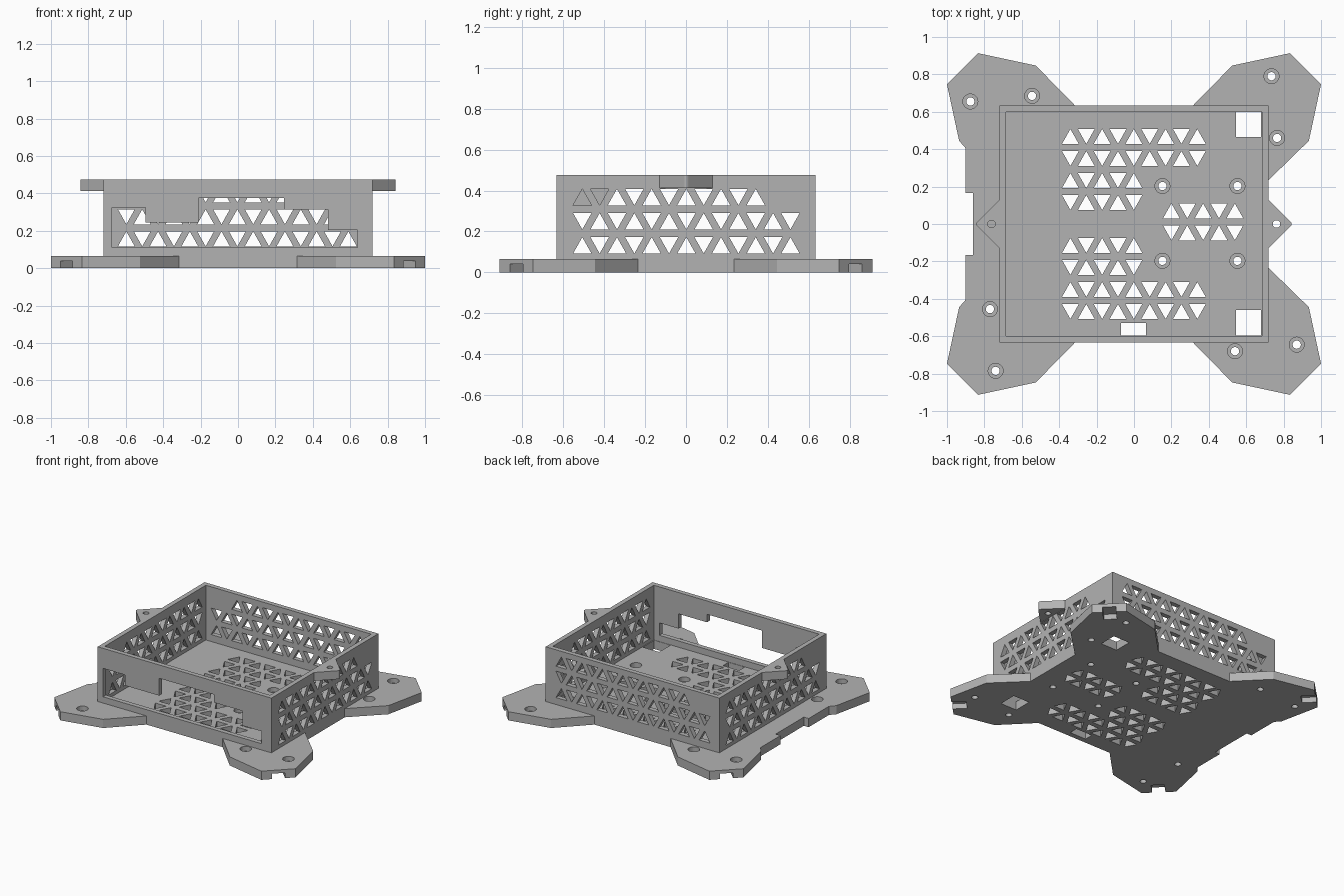
import bpy
import bmesh
import math

cube = bpy.data.objects.get("Cube")
if cube:
    bpy.data.objects.remove(cube, do_unlink=True)

grey = bpy.data.materials.new("plain grey")
grey.use_nodes = True
grey.diffuse_color = (0.45, 0.45, 0.45, 1)
grey.node_tree.nodes["Principled BSDF"].inputs["Base Color"].default_value = grey.diffuse_color

PLATE, TOP = 0.065, 0.475      # plate and wall heights
WX, WY, WALL = 0.72, 0.633, 0.035
PITCH = 0.0848                 # spacing of the triangle vents


def make(name, prisms, axis="z"):
    """Object made of prisms, each (outline, low, high) extruded along an axis."""
    place = {"x": lambda u, v, w: (w, u, v),
             "y": lambda u, v, w: (u, w, v),
             "z": lambda u, v, w: (u, v, w)}[axis]
    bm = bmesh.new()
    for outline, low, high in prisms:
        a = [bm.verts.new(place(u, v, low)) for u, v in outline]
        b = [bm.verts.new(place(u, v, high)) for u, v in outline]
        bm.faces.new(a)
        bm.faces.new(b[::-1])
        for i in range(len(a)):
            j = (i + 1) % len(a)
            bm.faces.new((a[i], b[i], b[j], a[j]))
    bmesh.ops.recalc_face_normals(bm, faces=bm.faces)
    mesh = bpy.data.meshes.new(name)
    bm.to_mesh(mesh)
    bm.free()
    mesh.materials.append(grey)
    obj = bpy.data.objects.new(name, mesh)
    bpy.context.collection.objects.link(obj)
    return obj


def cut(obj, prisms, axis="z"):
    """Subtract prisms from an object and discard the cutter."""
    cutter = make("cutter", prisms, axis)
    cutter.hide_render = True
    mod = obj.modifiers.new("cut", "BOOLEAN")
    mod.operation, mod.solver, mod.object = "DIFFERENCE", "EXACT", cutter
    graph = bpy.context.evaluated_depsgraph_get()
    mesh = bpy.data.meshes.new_from_object(obj.evaluated_get(graph))
    obj.modifiers.clear()
    obj.data = mesh
    bpy.data.objects.remove(cutter, do_unlink=True)


def rect(u0, v0, u1, v1):
    return [(u0, v0), (u1, v0), (u1, v1), (u0, v1)]


def circle(x, y, r, n=24):
    return [(x + r * math.cos(2 * math.pi * i / n), y + r * math.sin(2 * math.pi * i / n))
            for i in range(n)]


def vents(u, v, count, up):
    """Row of alternating triangles, first centred at u, with lower edge at v."""
    row = []
    for i in range(count):
        c = u + i * PITCH
        s = 1 if (i % 2 == 0) == up else -1
        mid = v + 0.04
        row.append([(c - 0.045, mid - 0.04 * s), (c + 0.045, mid - 0.04 * s), (c, mid + 0.04 * s)])
    return row


# Base plate with four lobes and a stepped left edge
quarter = [(0.72, 0.235), (0.935, 0.445), (1, 0.747), (0.833, 0.913), (0.525, 0.847), (0.315, WY)]
left_edge = [(-0.935, 0.445), (-0.9, 0.405), (-0.9, 0.167), (-0.86, 0.167)]
back = quarter + [(-x, y) for x, y in quarter[:1:-1]] + left_edge
front = [(x, -y) for x, y in back[::-1]]
plate = make("base_plate", [(back + front, 0, PLATE)])

# Floor openings and vents
floor = [rect(0.545, 0.465, 0.68, 0.598), rect(0.545, -0.595, 0.68, -0.46),
         rect(-0.07, -0.595, 0.065, -0.53)]
for i, y in enumerate((0.428, 0.31, 0.192, 0.075)):
    count = 9 if i < 2 else 5
    floor += vents(-0.34, y, count, i % 2 == 0)
    floor += vents(-0.34, -y - 0.08, count, i % 2 == 1)
floor += vents(0.2, 0.03, 5, True) + vents(0.2, -0.087, 5, False)
cut(plate, [(p, -0.1, 0.2) for p in floor])

# Counterbored screw holes
holes = [(-0.875, 0.655), (-0.545, 0.685), (0.735, 0.79), (0.765, 0.46),
         (-0.77, -0.455), (-0.74, -0.785), (0.54, -0.68), (0.87, -0.645)]
holes += [(x, y) for x in (0.152, 0.553) for y in (0.203, -0.197)]
cut(plate, [(circle(x, y, 0.04), 0.03, 0.2) for x, y in holes])
cut(plate, [(circle(x, y, 0.022), -0.1, 0.2) for x, y in holes])

# Notches under the lobe tips
notches = []
for sx in (-1, 1):
    for sy in (-1, 1):
        notch = []
        for out, side in ((0.03, -1), (0.03, 1), (-0.1, 1), (-0.1, -1)):
            d, t = out * 0.707, side * 0.032
            notch.append((sx * (0.917 + d + t), sy * (0.83 + d - t)))
        notches.append((notch, -0.1, 0.04))
cut(plate, notches)

# Box walls
walls = make("box_walls", [(rect(-WX, -WY, WX, WY), PLATE, TOP)])
cut(walls, [(rect(-WX + WALL, -WY + WALL, WX - WALL, WY - WALL), -0.1, 1)])

# Stepped port window in the front wall
window = [(-0.675, 0.112), (0.64, 0.112), (0.64, 0.205), (0.48, 0.205), (0.48, 0.315),
          (0.245, 0.315), (0.245, 0.375), (-0.21, 0.375), (-0.21, 0.245),
          (-0.495, 0.245), (-0.495, 0.325), (-0.675, 0.325)]
cut(walls, [(window, -0.8, -0.5)], "y")

# Vents in the back wall
rows = vents(-0.597, 0.117, 15, True) + vents(-0.597, 0.235, 15, False)
rows += vents(-0.597 + 2 * PITCH, 0.352, 13, True)
cut(walls, [(p, 0.5, 0.8) for p in rows], "y")

# Vents in the side walls, with a shorter top row on each
for side in (1, -1):
    start = -0.507
    rows = vents(start, 0.092, 13, True) + vents(start, 0.21, 13, False)
    rows += vents(start if side > 0 else start + 2 * PITCH, 0.328, 11, True)
    low, high = sorted((side * 0.6, side * 0.8))
    cut(walls, [(p, low, high) for p in rows], "x")

# Pointed lid tabs with screw holes
for name, side in (("left_tab", 1), ("right_tab", -1)):
    tip = [(0.826 + 0.017 * math.cos(math.radians(a)), 0.017 * math.sin(math.radians(a)))
           for a in range(-45, 46, 15)]
    outline = [(side * x, y) for x, y in [(WX, -0.13)] + tip + [(WX, 0.13)]]
    tab = make(name, [(outline, 0.412, TOP)])
    cut(tab, [(circle(side * 0.762, 0, 0.02), 0.3, 0.6)])
